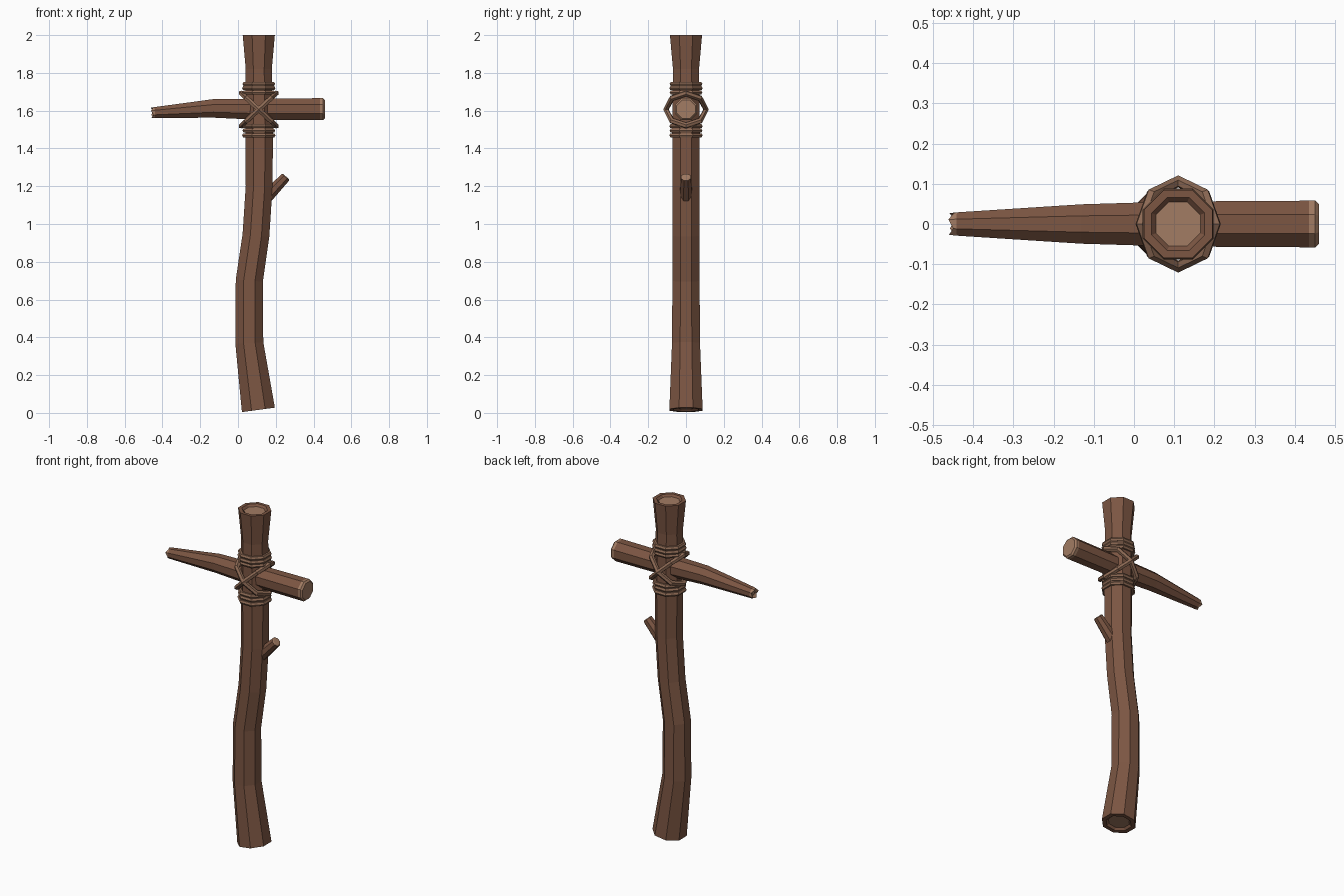
import bpy, bmesh, math
from mathutils import Vector

if "Cube" in bpy.data.objects:
    bpy.data.objects.remove(bpy.data.objects["Cube"])


def material(name, color):
    m = bpy.data.materials.new(name)
    m.diffuse_color = (*color, 1)
    m.use_nodes = True
    m.node_tree.nodes["Principled BSDF"].inputs["Base Color"].default_value = m.diffuse_color
    return m


WOOD = material("wood", (0.20, 0.092, 0.055))
CUT = material("cut_wood", (0.36, 0.20, 0.125))
ROPE = material("rope", (0.27, 0.145, 0.09))
Y = Vector((0, 1, 0))
SIDES = 8


def log(name, path, start, end):
    """Octagonal log along (x, z, half width) points in the XZ plane.
    start / end: extra rings (half width, outward offset, jag, is_cut) closing each end."""
    pts = [Vector((x, 0, z)) for x, z, _ in path]
    first = (pts[1] - pts[0]).normalized()
    last = (pts[-1] - pts[-2]).normalized()
    rings = [(pts[0] - first * o, first, r, j, c) for r, o, j, c in reversed(start)]
    for i, p in enumerate(pts):
        a = (p - pts[i - 1]).normalized() if i else first
        b = (pts[i + 1] - p).normalized() if i < len(pts) - 1 else last
        rings.append((p, (a + b).normalized(), path[i][2], 0, False))
    rings += [(pts[-1] + last * o, last, r, j, c) for r, o, j, c in end]

    bm = bmesh.new()
    loops = []
    for p, t, r, jag, _ in rings:
        v = t.cross(Y)
        r /= math.cos(math.pi / SIDES)
        loop = []
        for k in range(SIDES):
            a = math.tau * (k + 0.5) / SIDES
            q = p + (Y * math.cos(a) + v * math.sin(a)) * r + t * jag * (-1) ** k
            loop.append(bm.verts.new(q))
        loops.append(loop)
    for i in range(len(loops) - 1):
        cut = rings[i][4] if i < len(start) else rings[i + 1][4]
        for k in range(SIDES):
            n = (k + 1) % SIDES
            f = bm.faces.new((loops[i][k], loops[i][n], loops[i + 1][n], loops[i + 1][k]))
            f.material_index = int(cut)
    for loop in (loops[0], loops[-1]):
        bm.faces.new(loop).material_index = 1
    bmesh.ops.recalc_face_normals(bm, faces=bm.faces)
    me = bpy.data.meshes.new(name)
    bm.to_mesh(me)
    bm.free()
    me.materials.append(WOOD)
    me.materials.append(CUT)
    ob = bpy.data.objects.new(name, me)
    bpy.context.collection.objects.link(ob)
    return ob


def rope(name, z, major, minor, rotation, stretch=1.0):
    bpy.ops.mesh.primitive_torus_add(major_segments=SIDES, minor_segments=6,
                                     major_radius=major, minor_radius=minor,
                                     location=(0.11, 0, z), rotation=rotation)
    ob = bpy.context.object
    ob.name = name
    ob.scale.x = stretch
    ob.data.materials.append(ROPE)


# Crooked upright post with slightly recessed cut ends
recess = [(0.066, 0, 0, False), (0.055, -0.012, 0, False)]
log("post",
    [(0.108, 0.016, 0.088), (0.06, 0.37, 0.074), (0.06, 0.70, 0.072),
     (0.095, 0.94, 0.071), (0.112, 1.20, 0.071), (0.112, 1.50, 0.073),
     (0.11, 1.82, 0.069), (0.11, 2.0, 0.085)],
    recess, recess)

# Crossbar tapering to a ragged tip on the left
log("crossbar",
    [(-0.44, 1.59, 0.029), (-0.13, 1.612, 0.049), (0.10, 1.608, 0.056), (0.435, 1.608, 0.058)],
    [(0.027, 0.014, 0.006, True), (0.013, 0.004, 0, True)],
    [(0.058, 0.016, 0, True), (0.049, 0.025, 0, True)])

# Broken twig stub
log("twig_stub",
    [(0.135, 1.125, 0.034), (0.185, 1.178, 0.031), (0.252, 1.248, 0.026)],
    [], [(0.020, 0.004, 0, True)])

# Bands of rope round the post above and below the crossbar
for i, z in enumerate((1.742, 1.719, 1.697, 1.518, 1.494, 1.469)):
    rope(f"rope_band_{i + 1}", z, 0.081 + 0.002 * (i % 2), 0.0125, (0, 0, math.pi / SIDES))

# Diagonal lashings crossing over the joint
for name, s in (("lashing_rising", -1), ("lashing_falling", 1)):
    rope(name, 1.606, 0.106, 0.015, (0, s * math.radians(43), 0), 1.17)
